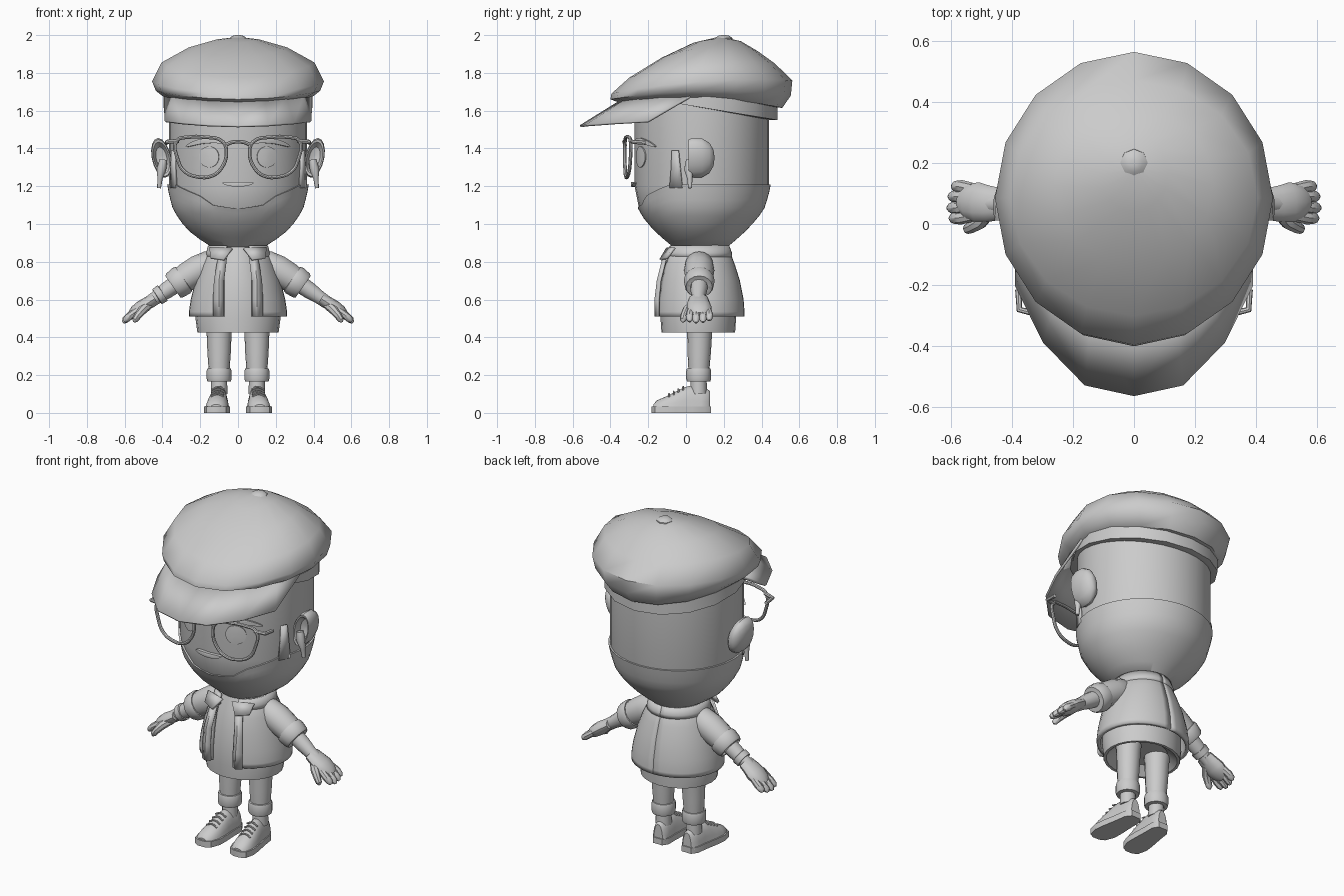
import bpy, bmesh, math
from mathutils import Vector
from math import sin, cos, pi, asin, sqrt

if "Cube" in bpy.data.objects:
    bpy.data.objects.remove(bpy.data.objects["Cube"])

grey = bpy.data.materials.new("plain grey")
grey.diffuse_color = (0.6, 0.6, 0.6, 1)
grey.use_nodes = True
grey.node_tree.nodes["Principled BSDF"].inputs["Base Color"].default_value = grey.diffuse_color


def interp(x, pts):
    """Piecewise linear lookup; values may be numbers or Vectors."""
    if x <= pts[0][0]:
        return pts[0][1]
    for (a, u), (b, v) in zip(pts, pts[1:]):
        if x <= b:
            return u + (v - u) * ((x - a) / (b - a))
    return pts[-1][1]


def finish(ob, mirror=False, thick=0, angle=38):
    ob.data.materials.append(grey)
    bpy.ops.object.select_all(action='DESELECT')
    ob.select_set(True)
    bpy.context.view_layer.objects.active = ob
    bpy.ops.object.shade_smooth_by_angle(angle=math.radians(angle))
    if thick:
        m = ob.modifiers.new("thickness", 'SOLIDIFY')
        m.thickness, m.offset = thick, 0
    if mirror:
        ob.modifiers.new("mirror", 'MIRROR')
    return ob


def loft(name, rings, closed=True, caps=True, **kw):
    """Skin a list of equally long point rings."""
    bm = bmesh.new()
    vs = [[bm.verts.new(p) for p in r] for r in rings]
    n = len(vs[0])
    for a, b in zip(vs, vs[1:]):
        for i in range(n if closed else n - 1):
            j = (i + 1) % n
            bm.faces.new((a[i], a[j], b[j], b[i]))
    if caps and closed:
        bm.faces.new(vs[0])
        bm.faces.new(vs[-1])
    bmesh.ops.recalc_face_normals(bm, faces=bm.faces)
    me = bpy.data.meshes.new(name)
    bm.to_mesh(me)
    bm.free()
    ob = bpy.data.objects.new(name, me)
    bpy.context.collection.objects.link(ob)
    return finish(ob, **kw)


def tilt_ring(f, b, s, n=16):
    """Ellipse through a front (y,z), a back (y,z) and a side (x,z) point."""
    out = []
    for i in range(n):
        c, t = cos(2 * pi * i / n), sin(2 * pi * i / n)
        out.append((s[0] * c, (f[0] + b[0]) / 2 + (b[0] - f[0]) / 2 * t,
                    s[1] + (b[1] - f[1]) / 2 * t + ((b[1] + f[1]) / 2 - s[1]) * t * t))
    return out


def level(z, f, b, s, n=24):
    return tilt_ring((f, z), (b, z), (s, z), n)


def tube(name, path, flat=1, n=12, **kw):
    """Tube along (x,y,z,radius) stations, flat scales the y radius."""
    P = [Vector(p[:3]) for p in path]
    rings = []
    for i, p in enumerate(P):
        d = (P[min(i + 1, len(P) - 1)] - P[max(i - 1, 0)]).normalized()
        u = Vector((0, 1, 0)) - d * d.y
        u.normalize()
        w = d.cross(u)
        r = path[i][3]
        rings.append([p + u * r * flat * cos(2 * pi * k / n) + w * r * sin(2 * pi * k / n) for k in range(n)])
    return loft(name, rings, **kw)


def wire(name, pts, r, cyclic=False, smooth=True):
    cu = bpy.data.curves.new(name, 'CURVE')
    cu.dimensions, cu.bevel_depth, cu.bevel_resolution, cu.resolution_u = '3D', r, 2, 4
    cu.use_fill_caps = True
    sp = cu.splines.new('BEZIER')
    sp.bezier_points.add(len(pts) - 1)
    for bp, p in zip(sp.bezier_points, pts):
        bp.co = p
        bp.handle_left_type = bp.handle_right_type = 'AUTO' if smooth else 'VECTOR'
    sp.use_cyclic_u = cyclic
    ob = bpy.data.objects.new(name, cu)
    bpy.context.collection.objects.link(ob)
    bpy.ops.object.select_all(action='DESELECT')
    ob.select_set(True)
    bpy.context.view_layer.objects.active = ob
    bpy.ops.object.convert(target='MESH')
    return finish(bpy.context.view_layer.objects.active, mirror=True)


# Head profile: height -> front y, back y, half width
HEAD = [(z, Vector(v)) for z, v in [
    (.88, (-.06, .21, .13)), (.92, (-.11, .26, .195)), (.97, (-.165, .315, .26)), (1.03, (-.215, .37, .307)),
    (1.09, (-.25, .41, .34)), (1.2, (-.272, .44, .366)), (1.68, (-.272, .44, .366))]]


def skin(d, z, off=0):
    f, b, w = interp(z, HEAD)
    return Vector(((w + off) * sin(d), (f + b) / 2 - ((b - f) / 2 + off) * cos(d), z))


def on_face(x, z, off):
    return skin(asin(x / interp(z, HEAD)[2]), z, off)


N = 32
loft("head", [[skin(2 * pi * i / N, z) for i in range(N)] for z, _ in HEAD])
# Beard shell with a dipped front border
BORDER = [(0, 1.08), (.39, 1.10), (.6, 1.15), (1.1, 1.21), (pi, 1.21)]
columns = []
for i in range(64):
    a = 2 * pi * i / 64
    top = interp(min(a, 2 * pi - a), BORDER)
    col = [skin(a, .878 + (top - .878) * k / 8, .009) for k in range(9)]
    columns.append(col + [skin(a, top, -.01)])
loft("beard", [list(r) for r in zip(*columns)])
loft("sideburn", [[skin(d, z, .006) for d in (d0, 1.2, 1.28 - (z - 1.2) * .3)]
                  for z, d0 in ((1.19, 1.08), (1.3, 1.11), (1.39, 1.12))], closed=False, mirror=True, thick=.012)


def face_plate(name, cx, cz, rx, rz, off, bend=0, slope=0, n=20, **kw):
    def ring(s, o):
        return [on_face(cx + s * rx * cos(t), cz + s * rz * sin(t) + bend * (s * rx * cos(t)) ** 2
                        + slope * s * rx * cos(t), o) for t in [2 * pi * i / n for i in range(n)]]
    loft(name, [ring(1, -.003), ring(1, off), ring(.5, off + .002), ring(.05, off + .002)], **kw)


face_plate("eye", .152, 1.355, .052, .056, .006, mirror=True)
face_plate("eyebrow", .17, 1.44, .10, .014, .012, bend=-2, slope=-.1, mirror=True)
face_plate("mouth", 0, 1.21, .08, .013, .018, bend=1.2)

# Ears: rounded back, dished front
EAR = [(.06, .1), (.05, .55), (.015, .8), (.012, .93), (.035, 1), (.085, .98), (.125, .75), (.146, .4), (.15, .1)]
loft("ear", [[(.405 + .052 * s * cos(t) + .018 * s * sin(t), y, 1.35 + .105 * s * sin(t))
              for t in [2 * pi * i / 16 for i in range(16)]] for y, s in EAR], mirror=True)
tube("ear_hook", [(.395, .02, 1.34, .02), (.405, .015, 1.29, .025), (.413, .02, 1.24, .014), (.418, .022, 1.19, .01)],
     mirror=True)

# Glasses
RIM = [(.325, 1.44), (.318, 1.34), (.285, 1.28), (.217, 1.25), (.137, 1.255), (.085, 1.30), (.062, 1.37),
       (.08, 1.435), (.18, 1.46), (.26, 1.46)]
wire("glasses_rim", [(x, -.325 + .3 * x * x, z) for x, z in RIM], .0095, cyclic=True)
wire("glasses_bridge", [(.07, -.322, 1.415), (.035, -.327, 1.432), (0, -.328, 1.436)], .010)
wire("glasses_hinge", [(.315, -.295, 1.44), (.375, -.28, 1.435), (.378, -.215, 1.43)], .011, smooth=False)

# Cap crown, button, band and visor
CROWN = [((-.20, 1.65), (.40, 1.62), (.33, 1.66)), ((-.36, 1.645), (.51, 1.615), (.39, 1.67)),
         ((-.40, 1.66), (.555, 1.68), (.435, 1.705)), ((-.395, 1.69), (.563, 1.76), (.455, 1.755)),
         ((-.30, 1.775), (.47, 1.85), (.405, 1.855)), ((-.13, 1.88), (.38, 1.915), (.26, 1.935)),
         ((.04, 1.96), (.29, 1.968), (.11, 1.978)), ((.16, 1.988), (.20, 1.988), (.02, 1.988))]
loft("cap_crown", [tilt_ring(*r) for r in CROWN], angle=50)
loft("cap_button", [[(r * cos(i * pi / 4), .2 + r * sin(i * pi / 4), z) for i in range(8)]
                    for z, r in ((1.97, .047), (1.985, .045), (1.996, .03), (2.0, .012))])
loft("cap_band", [tilt_ring((-.28, 1.68), (.45, 1.55), (.36, 1.615)), tilt_ring((-.30, 1.68), (.485, 1.55), (.395, 1.615)),
                  tilt_ring((-.30, 1.72), (.485, 1.64), (.395, 1.69))])
outer = [(0, -.56, 1.517), (.16, -.525, 1.522), (.295, -.385, 1.532), (.385, -.2, 1.542), (.388, .02, 1.67)]
inner = [(0, -.33, 1.66), (.14, -.31, 1.66), (.25, -.24, 1.665), (.34, -.12, 1.67), (.372, .03, 1.69)]
loft("cap_visor", [outer, inner], closed=False, mirror=True, thick=.012, angle=30)

# Shirt, open jacket and collar
loft("shirt", [level(*r) for r in [(.47, -.06, .19, .15), (.425, -.115, .245, .20), (.425, -.13, .26, .215),
     (.50, -.135, .265, .225), (.6, -.135, .27, .215), (.7, -.122, .255, .19), (.8, -.10, .22, .15), (.9, -.06, .18, .11)]])
JACKET = [(.51, -.15, .30, .25), (.535, -.15, .30, .25), (.6, -.147, .295, .24), (.7, -.135, .275, .215),
          (.78, -.12, .25, .185), (.82, -.105, .235, .165), (.85, -.085, .215, .14)]


def open_rows(rows, gap, n=18):
    out = []
    for z, f, b, w in rows:
        d0 = asin(gap / w)
        out.append([(w * sin(d), (f + b) / 2 - (b - f) / 2 * cos(d), z)
                    for d in [d0 + (pi - d0) * i / n for i in range(n + 1)]])
    for r in out:
        r[-1] = (0, r[-1][1], r[-1][2])
    return out


loft("jacket", open_rows(JACKET, .075), closed=False, mirror=True, thick=.02)
loft("collar", open_rows([(.825, -.10, .235, .165), (.845, -.10, .235, .16), (.885, -.09, .22, .15)], .06),
     closed=False, mirror=True, thick=.018)
loft("collar_flap", [[(.03, -.10, .87), (.075, -.135, .81)], [(.15, -.06, .875), (.145, -.10, .82)]],
     closed=False, mirror=True, thick=.014)
loft("jacket_placket", [[(.075, -.15, z), (.10, -.162, z), (.13, -.145, z)] for z in (.51, .6)]
     + [[(.075, -.14, .7), (.10, -.15, .7), (.125, -.135, .7)], [(.06, -.11, .82), (.085, -.12, .82), (.105, -.105, .82)]],
     closed=False, mirror=True, thick=.01)

# Arms
tube("sleeve", [(.10, .07, .80, .05), (.15, .07, .785, .075), (.21, .07, .755, .08), (.27, .07, .72, .075),
                (.32, .07, .685, .068)], n=16, mirror=True)
tube("sleeve_cuff", [(.285, .07, .71, .06), (.287, .07, .708, .078), (.30, .07, .70, .082), (.335, .07, .675, .077),
                     (.345, .07, .668, .07), (.345, .07, .668, .045)], n=16, mirror=True)
tube("forearm", [(.31, .07, .695, .047), (.38, .068, .647, .044), (.43, .066, .613, .036), (.47, .066, .585, .034)],
     mirror=True)
tube("wrist_band", [(-.398, .067, .635, .035), (-.4, .067, .634, .049), (-.428, .066, .615, .047), (-.43, .066, .614, .03)])
tube("palm", [(.44, .066, .605, .03), (.475, .066, .583, .034), (.51, .07, .558, .038), (.545, .072, .533, .034),
              (.57, .072, .515, .02)], flat=1.75, mirror=True)
for k, (y, reach) in enumerate([(.019, .95), (.053, 1.05), (.09, 1.0), (.123, .85)]):
    tube("finger_%d" % (k + 1), [(.53, .07 + (y - .07) * .85, .543, .02), (.53 + .04 * reach, y, .543 - .028 * reach, .021),
         (.53 + .065 * reach, y, .543 - .05 * reach, .018), (.53 + .075 * reach, y, .543 - .063 * reach, .007)],
         n=8, mirror=True)
tube("thumb", [(.475, .04, .57, .024), (.505, .005, .545, .024), (.53, -.01, .515, .02), (.545, -.016, .492, .017),
               (.55, -.017, .48, .006)], n=8, mirror=True)

# Legs, cuffs and socks
tube("leg", [(.10, .075, .52, .075), (.10, .072, .42, .066), (.10, .07, .32, .062), (.10, .068, .22, .055)], n=16, mirror=True)
tube("leg_cuff", [(.10, .067, z, r) for z, r in ((.165, .045), (.167, .062), (.18, .066), (.222, .066), (.235, .062), (.237, .05))],
     n=16, mirror=True)
tube("sock", [(.10, .067, .2, .042), (.10, .067, .10, .044)], mirror=True)

# Shoes: upper lofted heel to toe, sole, laces
UPPER = [(-.172, .035, .045), (-.155, .054, .066), (-.11, .064, .085), (-.06, .063, .11), (-.01, .057, .135),
         (.03, .052, .145), (.08, .051, .128), (.115, .043, .125), (.126, .03, .115)]


def splay(y):
    return .105 - .07 * (y + .02)


loft("shoe", [[(splay(y) + w * cos(t) * (1 if sin(t) < .3 else .93), y, .02 + max(0, sin(t)) ** .8 * (h - .02))
               for t in [pi * i / 10 for i in range(11)]] for y, w, h in UPPER], mirror=True)
SOLE = [(-.182, .022), (-.165, .052), (-.11, .069), (-.05, .066), (.03, .057), (.10, .052), (.132, .03)]
outline = [(splay(y) + w, y) for y, w in SOLE] + [(splay(y) - w, y) for y, w in reversed(SOLE)]
loft("shoe_sole", [[(x, y, z) for x, y in outline] for z in (0, .035)], mirror=True)
for k in range(4):
    y, z = -.09 + .025 * k, .098 + .0125 * k
    wire("lace_%d" % (k + 1), [(splay(y) - .034, y, z - .012), (splay(y), y, z + .002), (splay(y) + .034, y, z - .012)], .005)
